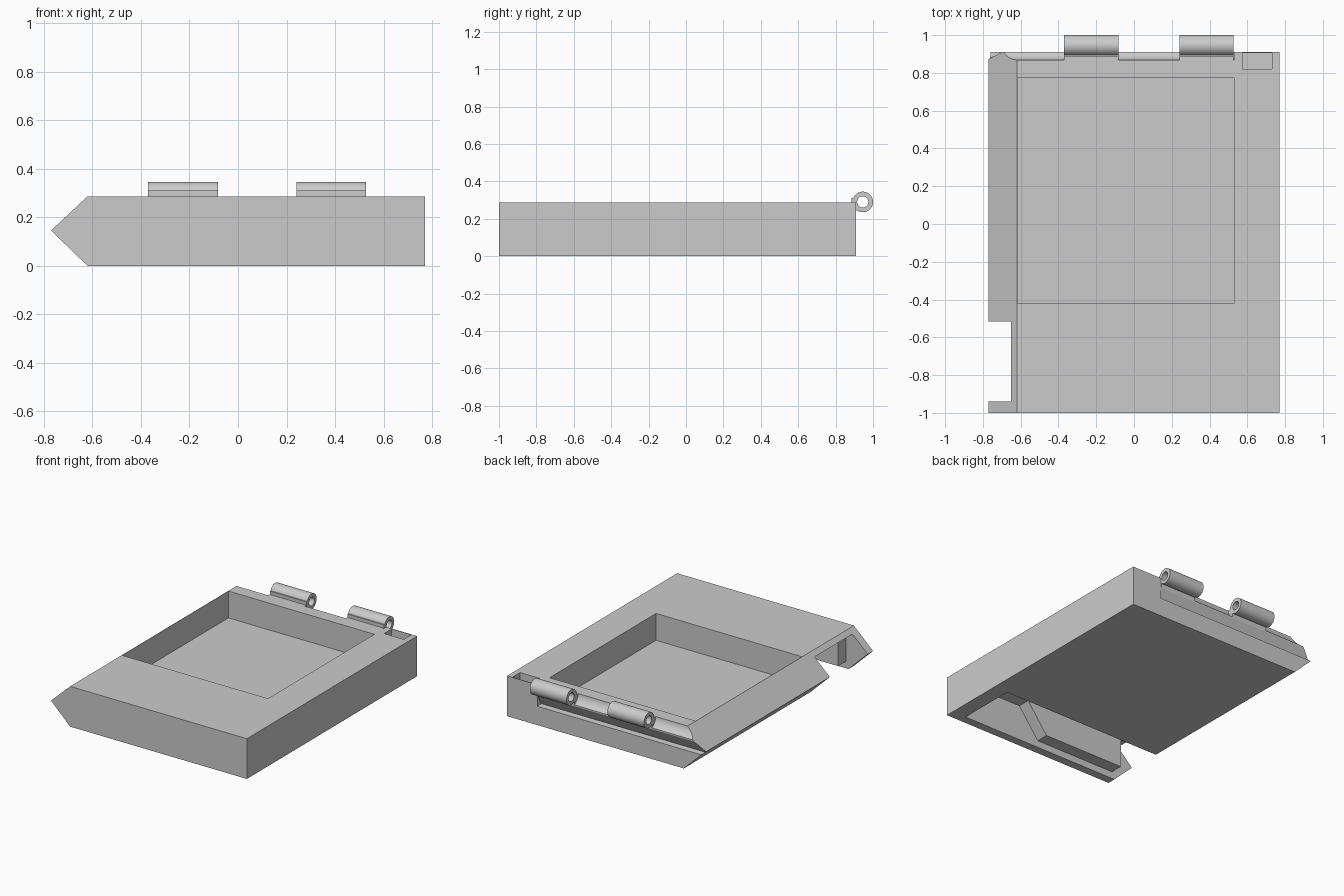
import bpy, bmesh, math
from mathutils import Vector

if "Cube" in bpy.data.objects:
    bpy.data.objects.remove(bpy.data.objects["Cube"])


def prism(name, pts, axis, a, b):
    """Extrude a 2D profile; axis 'x' takes (y, z) points, axis 'y' takes (x, z)."""
    bm = bmesh.new()
    def place(p, t):
        return (t, p[0], p[1]) if axis == 'x' else (p[0], t, p[1])
    face = bm.faces.new([bm.verts.new(place(p, a)) for p in pts])
    ext = bmesh.ops.extrude_face_region(bm, geom=[face])
    verts = [g for g in ext['geom'] if isinstance(g, bmesh.types.BMVert)]
    step = Vector((b - a, 0, 0)) if axis == 'x' else Vector((0, b - a, 0))
    bmesh.ops.translate(bm, vec=step, verts=verts)
    bmesh.ops.recalc_face_normals(bm, faces=bm.faces)
    mesh = bpy.data.meshes.new(name)
    bm.to_mesh(mesh)
    bm.free()
    ob = bpy.data.objects.new(name, mesh)
    bpy.context.collection.objects.link(ob)
    return ob


def box(name, x0, x1, y0, y1, z0, z1):
    return prism(name, [(x0, z0), (x1, z0), (x1, z1), (x0, z1)], 'y', y0, y1)


def circle(cy, cz, r, n=48):
    return [(cy + r * math.cos(2 * math.pi * i / n),
             cz + r * math.sin(2 * math.pi * i / n)) for i in range(n)]


def cut(ob, cutter):
    cutter.hide_render = True
    mod = ob.modifiers.new("cut", 'BOOLEAN')
    mod.operation = 'DIFFERENCE'
    mod.solver = 'EXACT'
    mod.object = cutter
    bpy.context.view_layer.objects.active = ob
    bpy.ops.object.modifier_apply(modifier=mod.name)
    bpy.data.objects.remove(cutter)


def smooth(ob):
    bpy.ops.object.select_all(action='DESELECT')
    ob.select_set(True)
    bpy.context.view_layer.objects.active = ob
    bpy.ops.object.shade_smooth_by_angle(angle=math.radians(25))


HY, HZ = 0.945, 0.29  # hinge axis

# Case body with a pointed left edge
body = prism("case_body", [(-0.77, 0.145), (-0.62, 0), (0.77, 0),
                           (0.77, 0.286), (-0.62, 0.286)], 'y', -1, 0.91)
# Large square tray in the top
cut(body, box("tray_cut", -0.618, 0.53, -0.42, 0.775, 0.095, 0.5))
# Front compartment, open below and to the left
cut(body, box("compartment_cut", -1, 0.66, -0.94, -0.515, -0.1, 0.257))
# Round hinge clearance along the back edge
cut(body, prism("hinge_groove_cut", circle(HY, HZ, 0.077), 'x', -1, 0.53))
# Undercut catch groove in the back face
cut(body, prism("catch_groove_cut", [(0.87, 0.138), (0.95, 0.13), (0.95, 0.278),
                                     (0.91, 0.212)], 'x', -1, 0.53))
# Small rectangular recess in the back right corner
cut(body, box("corner_recess_cut", 0.575, 0.73, 0.82, 0.905, 0.235, 0.4))
smooth(body)

# Sloped block inside the front compartment
prism("compartment_block", [(0.2, 0.26), (0.04, 0.05), (-0.6, 0.05), (-0.6, 0.26)],
      'y', -0.95, -0.85)

# Hinge knuckles with their mounting feet
for i, x0 in enumerate((-0.37, 0.24), 1):
    x1 = x0 + 0.288
    knuckle = prism(f"hinge_knuckle_{i}", circle(HY, HZ, 0.055), 'x', x0, x1)
    cut(knuckle, prism("bore_cut", circle(HY, HZ, 0.03), 'x', x0 - 0.1, x1 + 0.1))
    smooth(knuckle)
    prism(f"hinge_foot_{i}", [(0.86, 0.22), (0.91, 0.22), (0.91, 0.31),
                              (0.885, 0.31), (0.885, 0.286), (0.86, 0.286)],
          'x', x0, x1)
